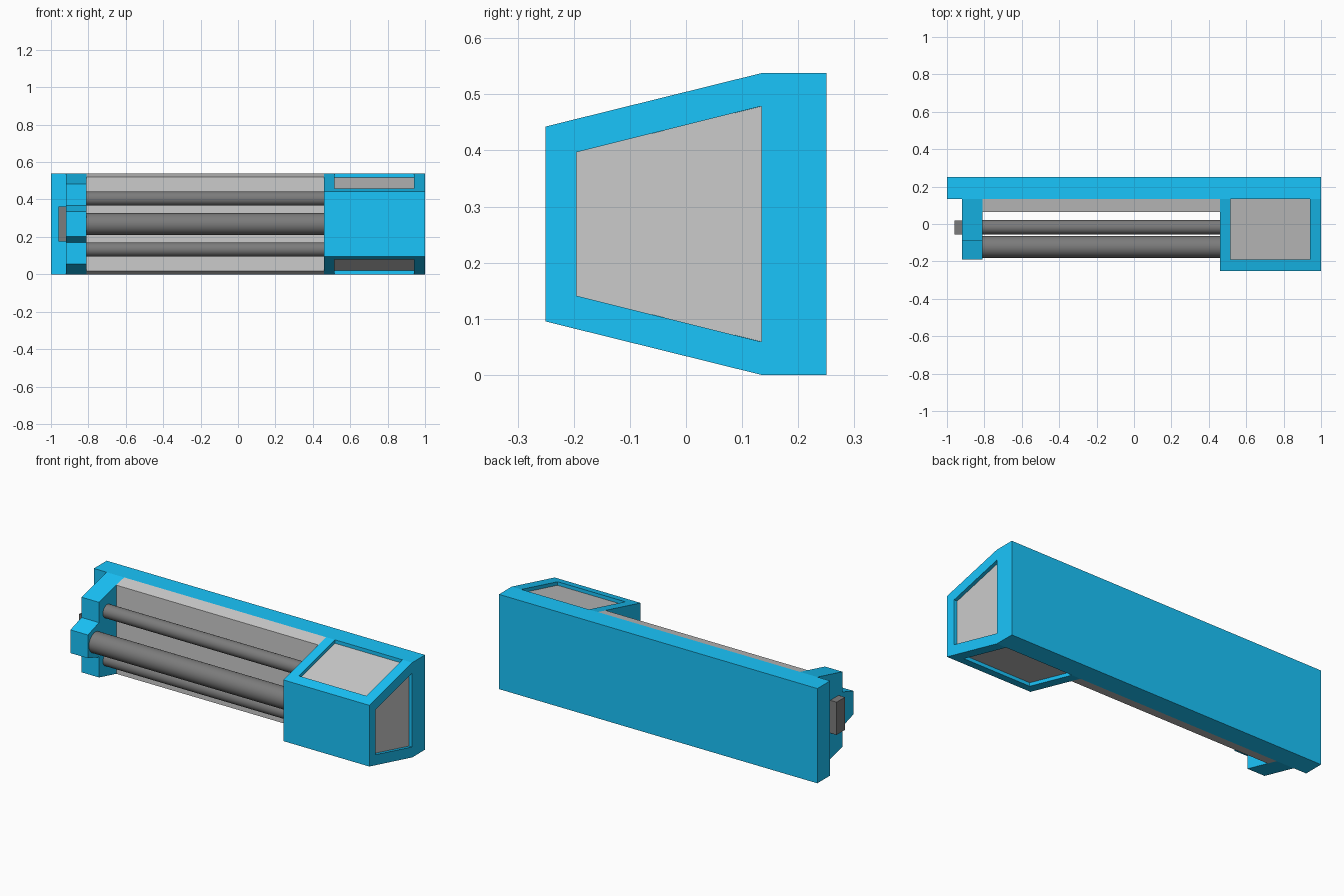
import bpy, bmesh, math

if "Cube" in bpy.data.objects:
    bpy.data.objects.remove(bpy.data.objects["Cube"])

MID = 0.269          # half height, the model mirrors about this level
PLATE_Y = 0.135      # front face of the back plate


def material(name, colour):
    m = bpy.data.materials.new(name)
    m.diffuse_color = (*colour, 1)
    m.use_nodes = True
    m.node_tree.nodes["Principled BSDF"].inputs["Base Color"].default_value = m.diffuse_color
    return m


BLUE = material("blue", (0.01, 0.56, 0.97))
DARK = material("dark_grey", (0.2, 0.2, 0.2))


def slope(y):
    """Height above mid level of the sloping sides."""
    return MID - (PLATE_Y - y) * 0.2475


def prism(name, x0, x1, profile, mat=None):
    """Extrude a (y, height about mid level) profile along x."""
    bm = bmesh.new()
    face = bm.faces.new([bm.verts.new((x0, y, MID + h)) for y, h in profile])
    new = bmesh.ops.extrude_face_region(bm, geom=[face])["geom"]
    for v in new:
        if isinstance(v, bmesh.types.BMVert):
            v.co.x = x1
    bmesh.ops.recalc_face_normals(bm, faces=bm.faces)
    me = bpy.data.meshes.new(name)
    bm.to_mesh(me)
    bm.free()
    ob = bpy.data.objects.new(name, me)
    bpy.context.collection.objects.link(ob)
    if mat:
        me.materials.append(mat)
    return ob


def mirrored(half):
    """Complete an upper half profile with its lower mirror image."""
    return half + [(y, -h) for y, h in reversed(half)]


def sloped_band(y0, y1, lo, hi, side):
    """Band parallel to the sloping side, between two offsets."""
    return [(y0, side * (slope(y0) + lo)), (y1, side * (slope(y1) + lo)),
            (y1, side * (slope(y1) + hi)), (y0, side * (slope(y0) + hi))]


def cut(target, cutter):
    cutter.hide_render = True
    mod = target.modifiers.new("window", "BOOLEAN")
    mod.object = cutter
    mod.solver = "EXACT"
    bpy.context.view_layer.objects.active = target
    bpy.ops.object.modifier_apply(modifier=mod.name)
    bpy.data.objects.remove(cutter)


# Back plate and the grey slab in front of it
prism("back_plate", -1, 1, mirrored([(0.25, MID), (PLATE_Y, MID)]), BLUE)
prism("backing_slab", -0.81, 0.46, mirrored([(PLATE_Y, MID), (0.065, slope(0.065))]))

# Tapered head housing with recessed windows
head = prism("head_housing", 0.46, 1,
             mirrored([(PLATE_Y, MID), (-0.25, slope(-0.25))]), BLUE)
for side, label in ((1, "top"), (-1, "bottom")):
    cut(head, prism("cutter", 0.515, 0.94, sloped_band(-0.19, 0.15, -0.025, 0.1, side)))
    prism(label + "_window", 0.515, 0.94, sloped_band(-0.19, PLATE_Y, -0.03, -0.02, side))
cut(head, prism("cutter", 0.975, 1.05, mirrored([(0.15, 0.2138), (-0.195, 0.128)])))
prism("side_window", 0.97, 0.98, mirrored([(PLATE_Y, 0.21), (-0.195, 0.128)]))

# Stepped end bracket and its dark end cap
prism("end_bracket", -0.92, -0.81, mirrored(
    [(PLATE_Y, MID), (-0.09, slope(-0.09)), (-0.09, 0.098), (-0.19, 0.066)]), BLUE)
prism("end_cap", -0.96, -0.91, mirrored([(0.02, 0.093), (-0.055, 0.093)]), DARK)

# Three rods between bracket and head
for name, y, h, r in (("upper_rod", -0.017, 0.136, 0.038),
                      ("middle_rod", -0.123, 0, 0.058),
                      ("lower_rod", -0.017, -0.136, 0.038)):
    bpy.ops.mesh.primitive_cylinder_add(vertices=32, radius=r, depth=1.31,
                                        location=(-0.175, y, MID + h),
                                        rotation=(0, math.pi / 2, 0))
    rod = bpy.context.object
    rod.name = name
    rod.data.materials.append(DARK)
    bpy.ops.object.shade_smooth_by_angle(angle=math.radians(40))
